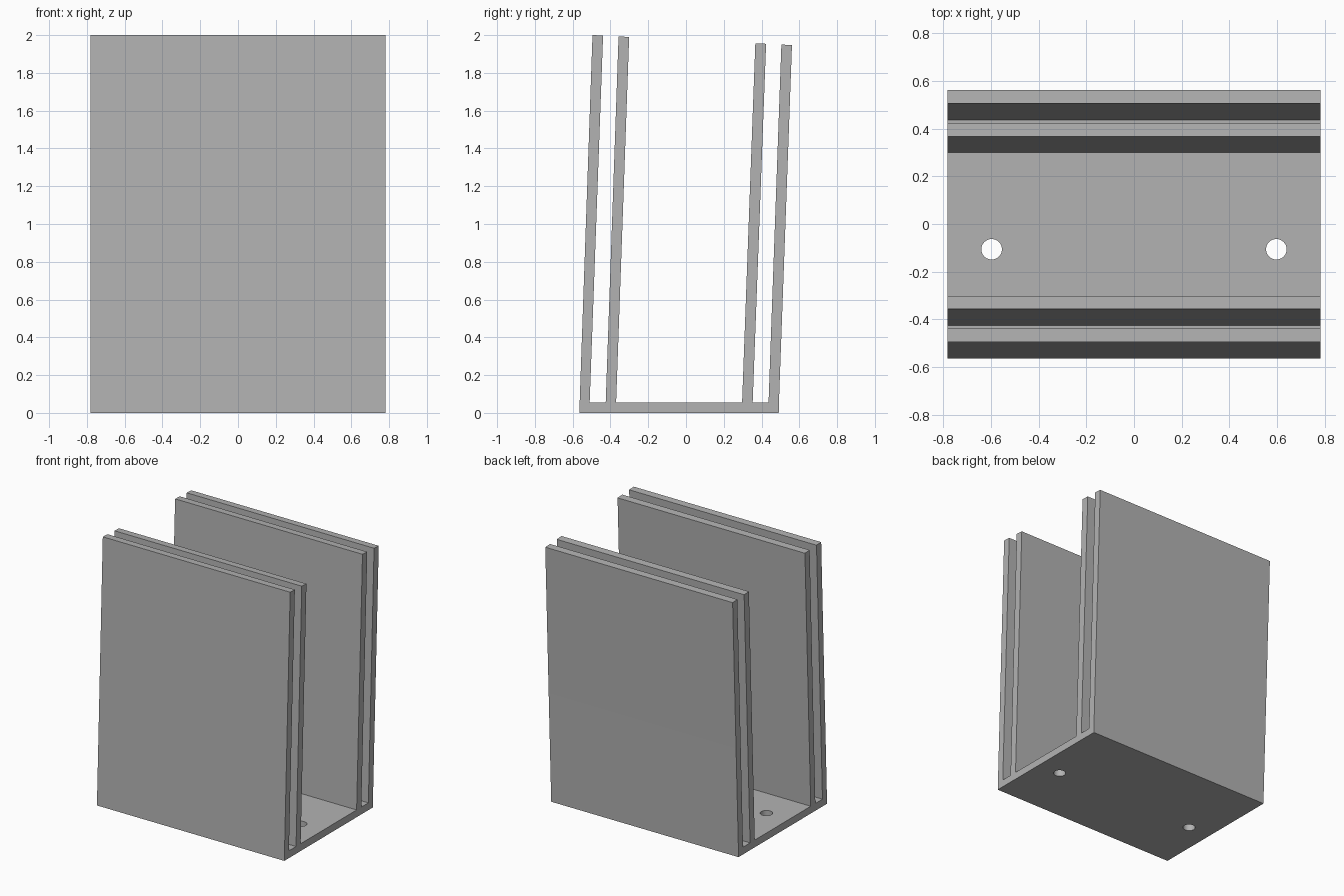
import bpy, bmesh

cube = bpy.data.objects.get("Cube")
if cube:
    bpy.data.objects.remove(cube, do_unlink=True)

HALF_WIDTH = 0.782
FLOOR = 0.055

grey = bpy.data.materials.new("plain grey")
grey.use_nodes = True
colour = (0.45, 0.45, 0.45, 1)
grey.diffuse_color = colour
grey.node_tree.nodes["Principled BSDF"].inputs["Base Color"].default_value = colour

# Leaning walls, back to front: foot front y, foot back y, top front (y, z), top back (y, z)
walls = [
    (0.437, 0.492, (0.505, 1.95), (0.561, 1.947)),
    (0.297, 0.353, (0.367, 1.957), (0.424, 1.954)),
    (-0.425, -0.370, (-0.357, 1.993), (-0.301, 1.99)),
    (-0.563, -0.510, (-0.495, 2.0), (-0.439, 1.998)),
]

# Side profile: flat base, then up and over each wall in turn
profile = [(-0.565, 0), (0.491, 0)]
for front, back, top_front, top_back in walls:
    profile += [(back, FLOOR), top_back, top_front, (front, FLOOR)]


def bracket_mesh():
    bm = bmesh.new()
    face = bm.faces.new([bm.verts.new((-HALF_WIDTH, y, z)) for y, z in profile])
    ext = bmesh.ops.extrude_face_region(bm, geom=[face])
    new_verts = [v for v in ext["geom"] if isinstance(v, bmesh.types.BMVert)]
    bmesh.ops.translate(bm, verts=new_verts, vec=(2 * HALF_WIDTH, 0, 0))
    bmesh.ops.recalc_face_normals(bm, faces=bm.faces)
    mesh = bpy.data.meshes.new("slotted_bracket")
    bm.to_mesh(mesh)
    bm.free()
    return mesh


# Bracket: base and four walls in one extrusion
bracket = bpy.data.objects.new("slotted_bracket", bracket_mesh())
bpy.context.collection.objects.link(bracket)
bracket.data.materials.append(grey)

# Two screw holes drilled through the base
for side, x in (("left", 0.597), ("right", -0.597)):
    bpy.ops.mesh.primitive_cylinder_add(vertices=48, radius=0.043, depth=0.3,
                                        location=(x, -0.106, 0))
    cutter = bpy.context.object
    cutter.name = side + "_screw_hole_cutter"
    cutter.hide_render = True
    cutter.data.materials.append(grey)
    drill = bracket.modifiers.new(side + "_screw_hole", "BOOLEAN")
    drill.operation = "DIFFERENCE"
    drill.solver = "EXACT"
    drill.object = cutter
    bpy.context.view_layer.objects.active = bracket
    bpy.ops.object.modifier_apply(modifier=drill.name)
    bpy.data.objects.remove(cutter, do_unlink=True)

# Smooth hole walls, crisp edges elsewhere
bpy.ops.object.select_all(action="DESELECT")
bracket.select_set(True)
bpy.context.view_layer.objects.active = bracket
bpy.ops.object.shade_smooth_by_angle(angle=0.5)
